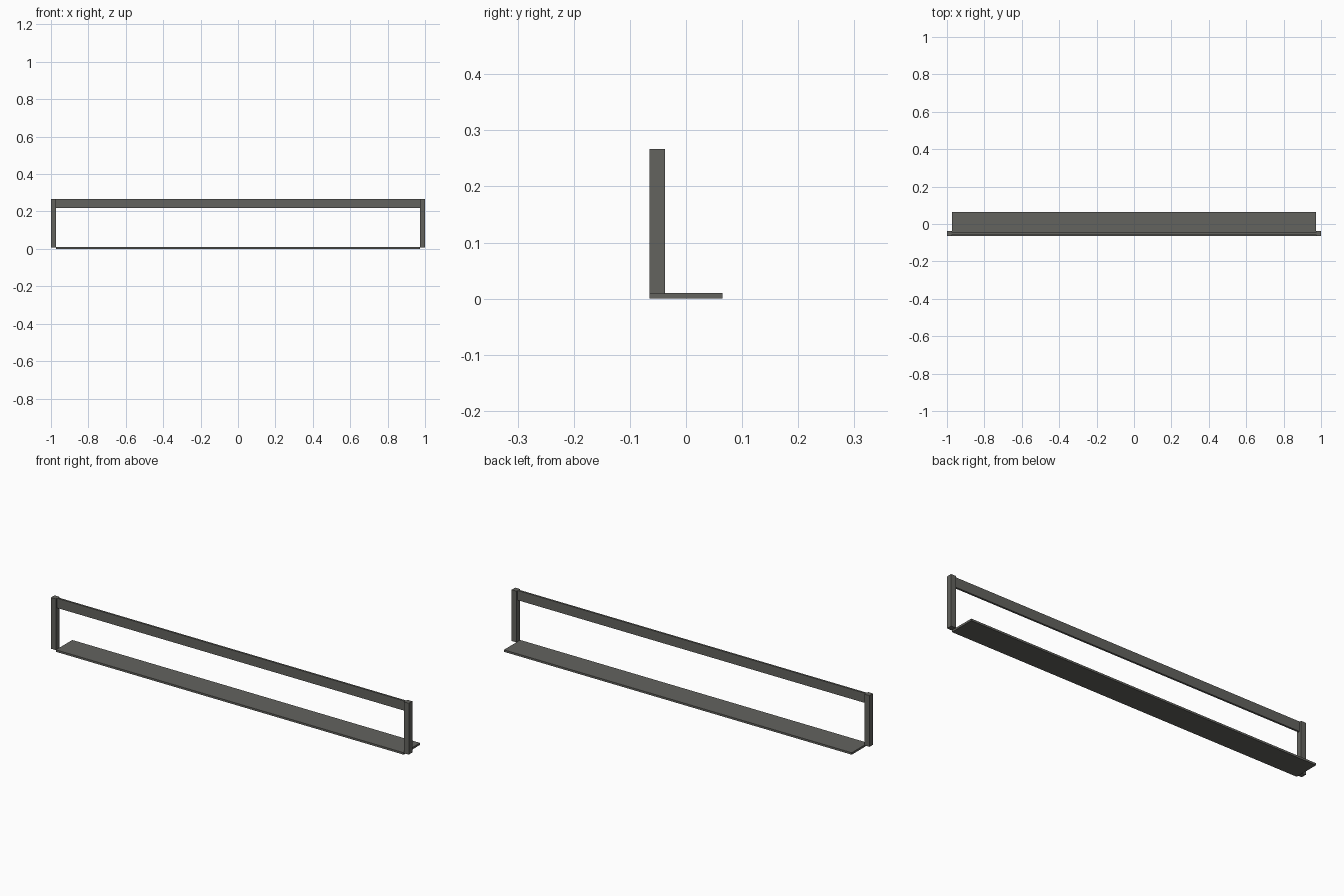
import bpy, bmesh
from mathutils import Vector

if "Cube" in bpy.data.objects:
    bpy.data.objects.remove(bpy.data.objects["Cube"])

# Single dark warm grey finish
grey = bpy.data.materials.new("dark_grey")
grey.diffuse_color = (0.125, 0.125, 0.113, 1)
grey.use_nodes = True
grey.node_tree.nodes["Principled BSDF"].inputs["Base Color"].default_value = grey.diffuse_color


def box(name, lo, hi):
    lo, hi = Vector(lo), Vector(hi)
    bm = bmesh.new()
    bmesh.ops.create_cube(bm, size=1)
    for v in bm.verts:
        v.co = Vector((lo + hi)[i] / 2 + v.co[i] * (hi - lo)[i] for i in range(3))
    mesh = bpy.data.meshes.new(name)
    bm.to_mesh(mesh)
    bm.free()
    mesh.materials.append(grey)
    ob = bpy.data.objects.new(name, mesh)
    bpy.context.collection.objects.link(ob)
    return ob


# Flat shelf board
box("shelf_board", (-0.972, -0.065, 0), (0.972, 0.065, 0.01))

# End posts
for side, x0, x1 in (("left", -1, -0.973), ("right", 0.973, 1)):
    box(side + "_post", (x0, -0.065, 0.008), (x1, -0.037, 0.267))

# Thin rail between the posts
box("top_rail", (-0.973, -0.056, 0.218), (0.973, -0.046, 0.267))
